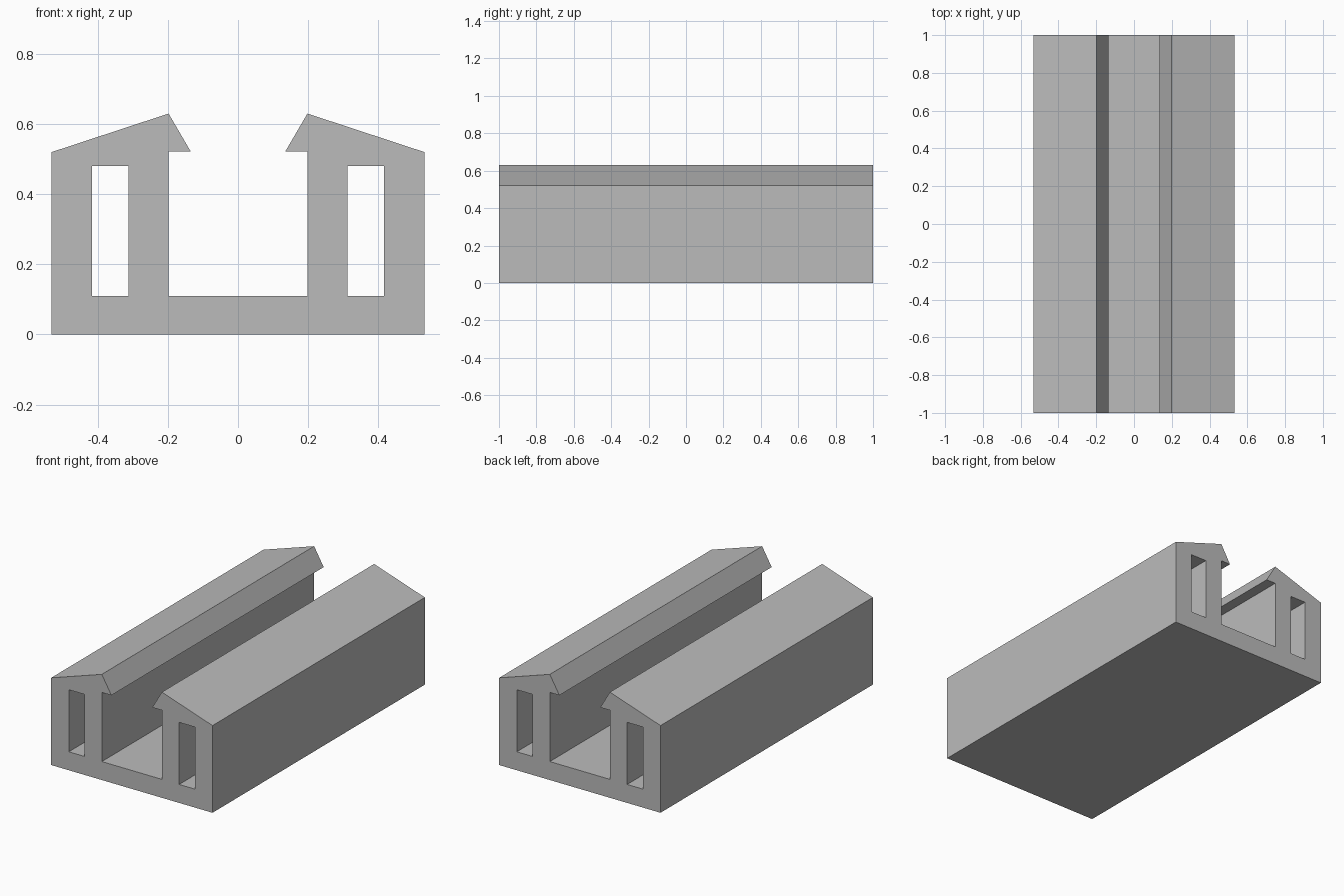
import bpy
import bmesh

cube = bpy.data.objects.get("Cube")
if cube:
    bpy.data.objects.remove(cube, do_unlink=True)

LENGTH = 2.0

# Half profile (x, z) from the bottom corner over the roof and hook to the channel floor
half = [(0.532, 0), (0.532, 0.52), (0.198, 0.63), (0.135, 0.522),
        (0.198, 0.522), (0.198, 0.11)]
slot = [(0.312, 0.11), (0.416, 0.11), (0.416, 0.48), (0.312, 0.48)]


def mirrored(points):
    return [(-x, z) for x, z in reversed(points)]


def add_loop(bm, points):
    verts = [bm.verts.new((x, -LENGTH / 2, z)) for x, z in points]
    for a, b in zip(verts, verts[1:] + verts[:1]):
        bm.edges.new((a, b))


# Cross-section with its two hollow slots, extruded along the rail
bm = bmesh.new()
for loop in (half + mirrored(half), slot, mirrored(slot)):
    add_loop(bm, loop)
bmesh.ops.triangle_fill(bm, edges=bm.edges[:], use_beauty=True, normal=(0, -1, 0))
result = bmesh.ops.extrude_face_region(bm, geom=bm.faces[:], use_keep_orig=True)
moved = [g for g in result["geom"] if isinstance(g, bmesh.types.BMVert)]
bmesh.ops.translate(bm, verts=moved, vec=(0, LENGTH, 0))
bmesh.ops.recalc_face_normals(bm, faces=bm.faces[:])

mesh = bpy.data.meshes.new("channel_rail")
bm.to_mesh(mesh)
bm.free()
rail = bpy.data.objects.new("channel_rail", mesh)
bpy.context.collection.objects.link(rail)

# Plain grey finish
grey = bpy.data.materials.new("plain_grey")
grey.use_nodes = True
colour = (0.5, 0.5, 0.5, 1)
grey.diffuse_color = colour
grey.node_tree.nodes["Principled BSDF"].inputs["Base Color"].default_value = colour
mesh.materials.append(grey)
